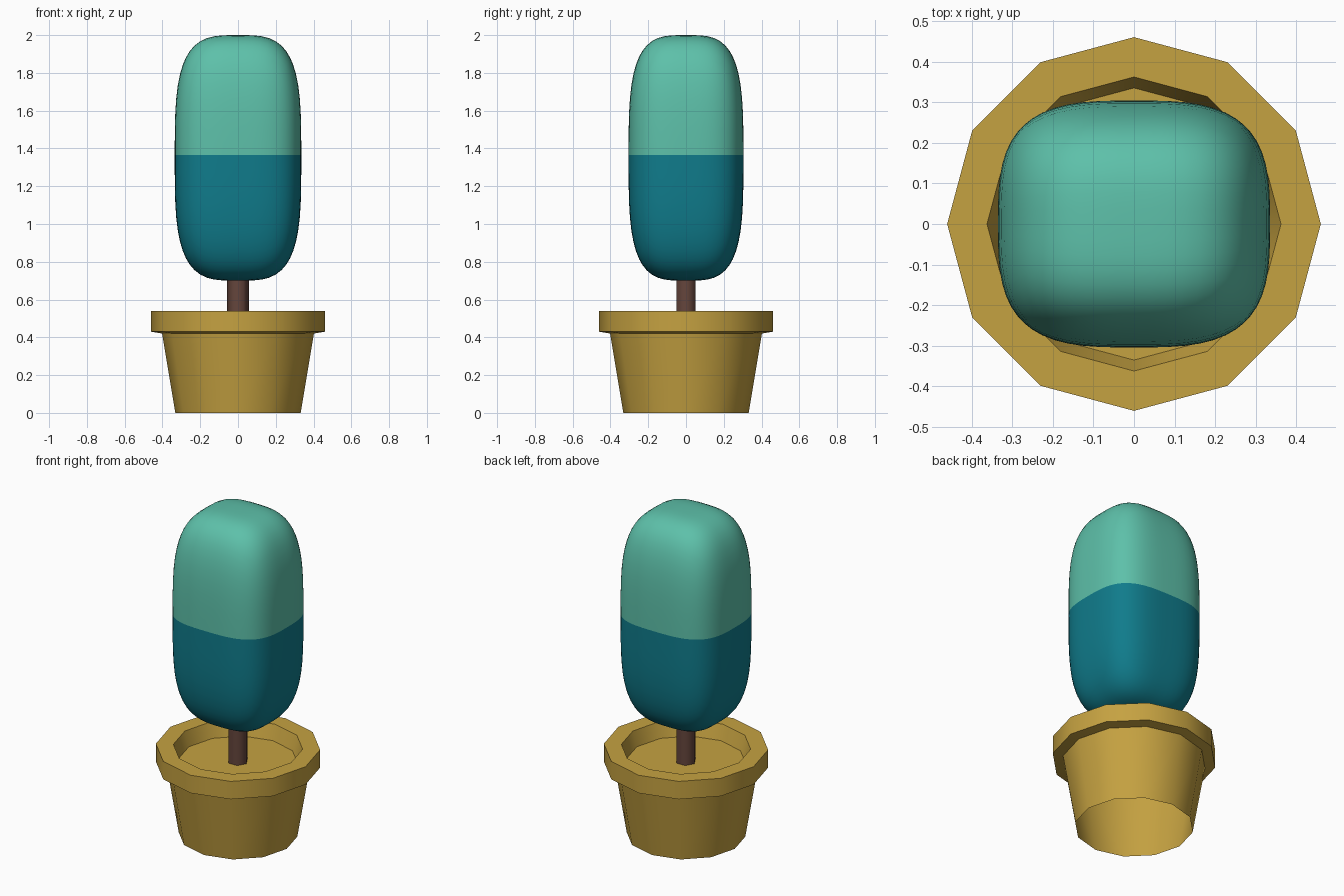
import bpy, bmesh, math
from mathutils import Vector

if "Cube" in bpy.data.objects:
    bpy.data.objects.remove(bpy.data.objects["Cube"])


def material(name, rgb):
    m = bpy.data.materials.new(name)
    m.diffuse_color = (*rgb, 1)
    m.use_nodes = True
    m.node_tree.nodes["Principled BSDF"].inputs["Base Color"].default_value = m.diffuse_color
    return m


gold = material("ochre_clay", (0.56, 0.36, 0.053))
brown = material("bark_brown", (0.13, 0.06, 0.045))
mint = material("mint_leaf", (0.11, 0.53, 0.40))
teal = material("deep_teal_leaf", (0.005, 0.20, 0.26))


def finish(bm, name, mats, angle):
    me = bpy.data.meshes.new(name)
    bm.to_mesh(me)
    bm.free()
    for m in mats:
        me.materials.append(m)
    me.shade_smooth()
    me.set_sharp_from_angle(angle=math.radians(angle))
    ob = bpy.data.objects.new(name, me)
    bpy.context.collection.objects.link(ob)
    return ob


def lathe(name, profile, sides, mat, angle):
    """Revolve an (r, z) profile, ordered from outside bottom to top centre."""
    bm = bmesh.new()
    rings = []
    for r, z in profile:
        if r == 0:
            rings.append([bm.verts.new((0, 0, z))] * sides)
        else:
            rings.append([bm.verts.new((r * math.cos(math.tau * i / sides),
                                        r * math.sin(math.tau * i / sides), z))
                          for i in range(sides)])
    for a, b in zip(rings, rings[1:]):
        for i in range(sides):
            j = (i + 1) % sides
            bm.faces.new(dict.fromkeys((a[i], a[j], b[j], b[i])))
    return finish(bm, name, [mat], angle)


# Pot with rim and recessed soil surface, open underneath
lathe("pot", [(0.332, 0), (0.402, 0.42), (0.46, 0.43), (0.46, 0.54),
              (0.362, 0.54), (0.335, 0.45), (0, 0.45)], 12, gold, 40)

# Six-sided trunk
lathe("trunk", [(0.057, 0.45), (0.057, 0.73)], 6, brown, 65)

# Foliage: a finely divided cube rounded into a soft block
bm = bmesh.new()
bmesh.ops.create_cube(bm, size=2)
bmesh.ops.subdivide_edges(bm, edges=bm.edges[:], cuts=15, use_grid_fill=True)
H, V = 3.2, 3.5
for v in bm.verts:
    x, y, z = v.co
    flat = (abs(x) ** H + abs(y) ** H) ** (1 / H)
    r = (flat ** V + abs(z) ** V) ** (1 / V)
    v.co = Vector((0.335 * x / r, 0.304 * y / r, 1.35 + 0.65 * z / r))

# Two-tone split at a fixed height
SPLIT = 1.365
bmesh.ops.bisect_plane(bm, geom=bm.verts[:] + bm.edges[:] + bm.faces[:], dist=1e-5,
                       plane_co=(0, 0, SPLIT), plane_no=(0, 0, 1))
for f in bm.faces:
    f.material_index = 0 if f.calc_center_median().z > SPLIT else 1
finish(bm, "foliage", [mint, teal], 60)
